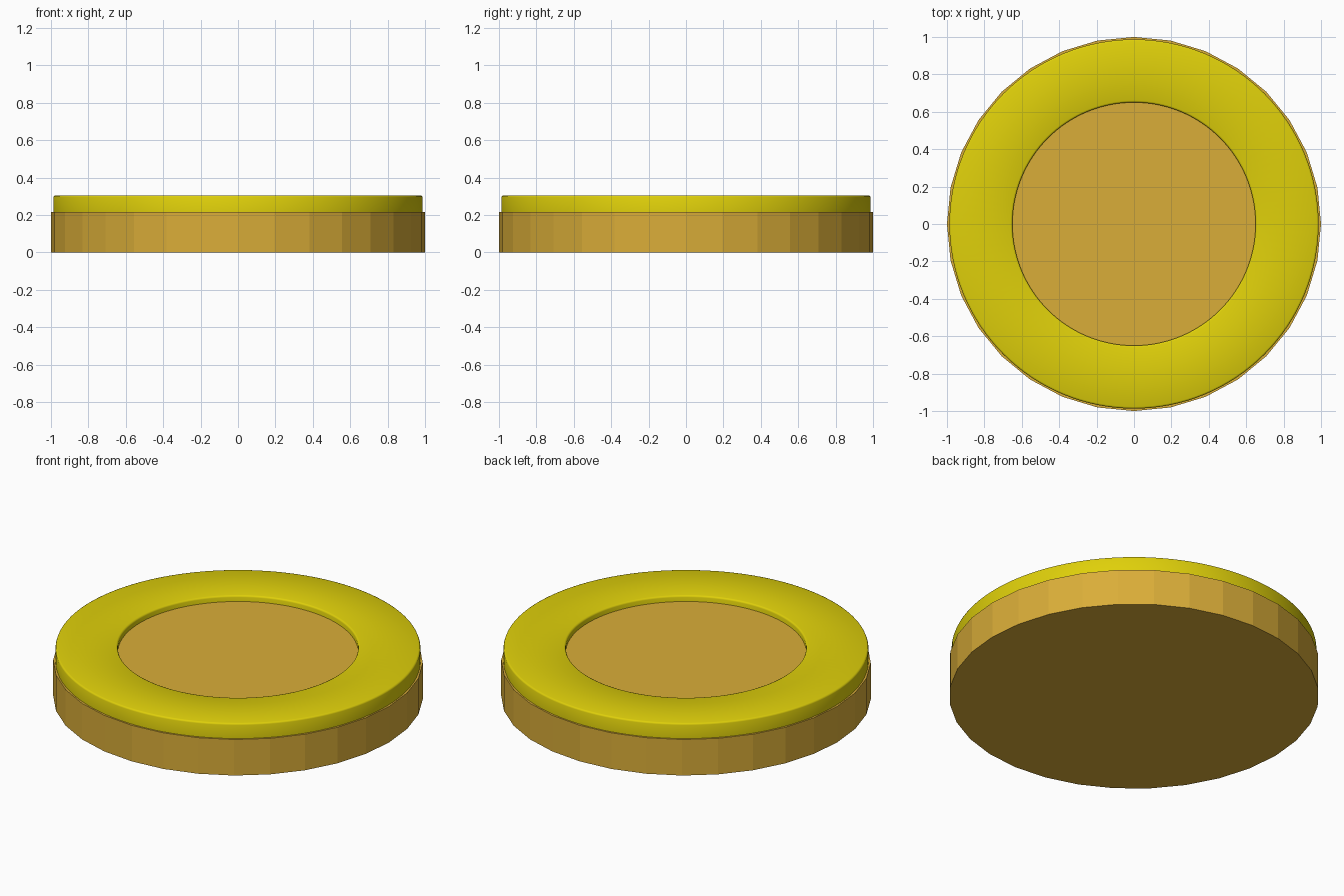
import bpy, math

if "Cube" in bpy.data.objects:
    bpy.data.objects.remove(bpy.data.objects["Cube"])


def material(name, color):
    m = bpy.data.materials.new(name)
    m.diffuse_color = (*color, 1)
    m.use_nodes = True
    m.node_tree.nodes["Principled BSDF"].inputs["Base Color"].default_value = m.diffuse_color
    return m


def cylinder(name, sides, radius, z0, z1, mat):
    bpy.ops.mesh.primitive_cylinder_add(vertices=sides, radius=radius, depth=z1 - z0,
                                        location=(0, 0, (z0 + z1) / 2))
    ob = bpy.context.object
    ob.name = name
    ob.data.materials.append(mat)
    return ob


def lathe(name, profile, sides, mat):
    """Revolve a closed (radius, z) profile around the z axis."""
    n = len(profile)
    verts, faces = [], []
    for i in range(sides):
        a = math.tau * i / sides
        verts += [(r * math.cos(a), r * math.sin(a), z) for r, z in profile]
        j = (i + 1) % sides
        faces += [(i * n + k, j * n + k, j * n + (k + 1) % n, i * n + (k + 1) % n)
                  for k in range(n)]
    mesh = bpy.data.meshes.new(name)
    mesh.from_pydata(verts, [], faces)
    mesh.materials.append(mat)
    ob = bpy.data.objects.new(name, mesh)
    bpy.context.collection.objects.link(ob)
    return ob


tan = material("tan", (0.70, 0.42, 0.04))
yellow = material("yellow", (0.74, 0.63, 0.003))

# Faceted base and the raised centre disc
cylinder("base", 32, 1.0, 0, 0.215, tan)
cylinder("centre_disc", 128, 0.66, 0.2, 0.27, tan)

# Smooth ring with softened top edges
ring_profile = [(0.65, 0.21), (0.987, 0.21), (0.987, 0.295), (0.984, 0.302),
                (0.977, 0.305), (0.66, 0.305), (0.653, 0.302), (0.65, 0.295)]
ring = lathe("rim_ring", ring_profile, 128, yellow)
bpy.ops.object.select_all(action='DESELECT')
ring.select_set(True)
bpy.context.view_layer.objects.active = ring
bpy.ops.object.shade_smooth_by_angle(angle=math.radians(50))
